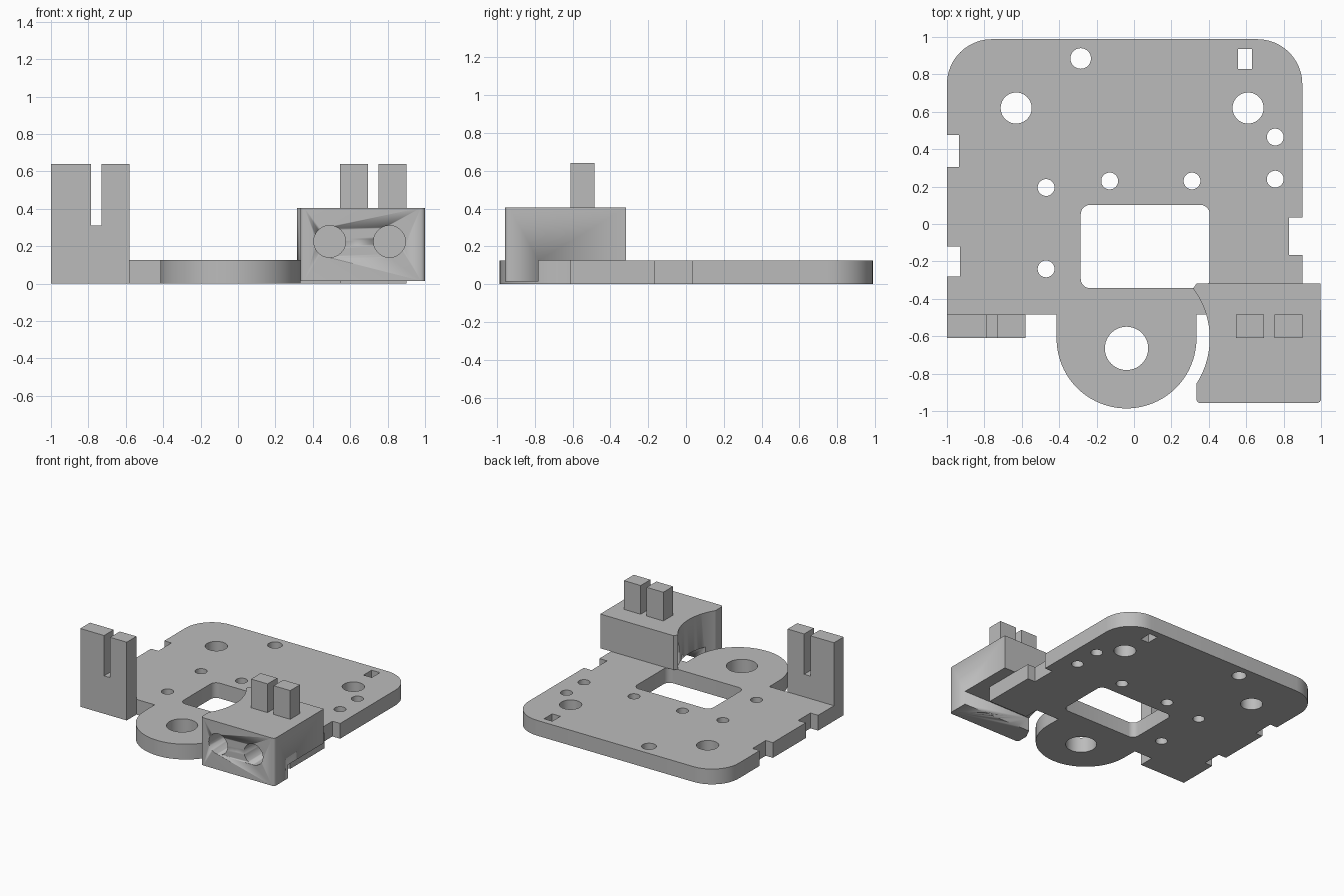
import bpy, math

if "Cube" in bpy.data.objects:
    bpy.data.objects.remove(bpy.data.objects["Cube"])

grey = bpy.data.materials.new("plain grey")
grey.diffuse_color = (0.5, 0.5, 0.5, 1)
grey.use_nodes = True
grey.node_tree.nodes["Principled BSDF"].inputs["Base Color"].default_value = grey.diffuse_color


def arc(cx, cy, r, a0, a1, n=12):
    """Points on an arc, angles in degrees."""
    pts = []
    for i in range(n + 1):
        a = math.radians(a0 + (a1 - a0) * i / n)
        pts.append((cx + r * math.cos(a), cy + r * math.sin(a)))
    return pts


def circle(cx, cy, r, n=40):
    return arc(cx, cy, r, 0, 360, n)[:-1]


def rounded_rect(x0, x1, y0, y1, r):
    return (arc(x1 - r, y1 - r, r, 0, 90, 6) + arc(x0 + r, y1 - r, r, 90, 180, 6)
            + arc(x0 + r, y0 + r, r, 180, 270, 6) + arc(x1 - r, y0 + r, r, 270, 360, 6))


def prism(name, loops, depth, loc, rot=(0, 0, 0)):
    """Extrude a flat outline with optional holes into a solid mesh."""
    cu = bpy.data.curves.new(name, 'CURVE')
    cu.dimensions, cu.fill_mode, cu.extrude = '2D', 'BOTH', depth / 2
    for pts in loops:
        sp = cu.splines.new('POLY')
        sp.points.add(len(pts) - 1)
        for p, (x, y) in zip(sp.points, pts):
            p.co = (x, y, 0, 1)
        sp.use_cyclic_u = True
    ob = bpy.data.objects.new(name, cu)
    ob.location, ob.rotation_euler = loc, rot
    bpy.context.collection.objects.link(ob)
    bpy.ops.object.select_all(action='DESELECT')
    ob.select_set(True)
    bpy.context.view_layer.objects.active = ob
    bpy.ops.object.convert(target='MESH')
    ob = bpy.context.object
    bpy.ops.object.mode_set(mode='EDIT')
    bpy.ops.mesh.select_all(action='SELECT')
    bpy.ops.mesh.remove_doubles(threshold=0.0005)
    bpy.ops.mesh.normals_make_consistent(inside=False)
    bpy.ops.object.mode_set(mode='OBJECT')
    ob.data.materials.clear()
    ob.data.materials.append(grey)
    bpy.ops.object.shade_smooth_by_angle(angle=math.radians(30))
    return ob


def cut(target, cutter):
    cutter.hide_render = True
    cutter.hide_set(True)
    m = target.modifiers.new("cut", 'BOOLEAN')
    m.operation, m.solver, m.object = 'DIFFERENCE', 'EXACT', cutter


T = 0.125  # plate thickness
UPRIGHT = (math.pi / 2, 0, 0)

# Base plate: rounded back corners, edge notches and a round front lobe
outline = ([(-1, -0.485), (-0.415, -0.485)]
           + arc(-0.04, -0.612, 0.374, 180, 360, 40)
           + [(0.334, -0.485), (0.9, -0.485),
              (0.9, -0.165), (0.83, -0.165), (0.83, 0.035), (0.9, 0.035)]
           + arc(0.66, 0.748, 0.24, 0, 90)
           + arc(-0.76, 0.748, 0.24, 90, 180)
           + [(-1, 0.475), (-0.935, 0.475), (-0.935, 0.305), (-1, 0.305),
              (-1, -0.12), (-0.93, -0.12), (-0.93, -0.28), (-1, -0.28)])
holes = [(-0.285, 0.885, 0.055), (-0.63, 0.62, 0.083), (0.61, 0.62, 0.083),
         (0.755, 0.465, 0.045), (0.755, 0.24, 0.045), (-0.47, 0.195, 0.045),
         (-0.13, 0.23, 0.045), (0.31, 0.23, 0.045), (-0.47, -0.24, 0.045),
         (-0.04, -0.665, 0.116)]
window = rounded_rect(-0.285, 0.405, -0.343, 0.102, 0.05)
slot = [(0.555, 0.83), (0.63, 0.83), (0.63, 0.935), (0.555, 0.935)]
prism("base_plate", [outline, window, slot] + [circle(*h) for h in holes], T, (0, 0, T / 2))


# Slotted posts along the front edge
def post(name, x0, x1, s0, s1):
    pts = [(x0, 0), (x1, 0), (x1, 0.64), (s1, 0.64), (s1, 0.31),
           (s0, 0.31), (s0, 0.64), (x0, 0.64)]
    prism(name, [pts], 0.125, (0, -0.5475, 0), UPRIGHT)


post("left_post", -1, -0.58, -0.785, -0.73)
post("right_post", 0.545, 0.9, 0.695, 0.75)

# Clamp block with a concave side that clears the lobe
profile = (arc(0.355, -0.935, 0.022, 180, 270, 4)
           + arc(0.978, -0.935, 0.022, 270, 360, 4)
           + [(0.998, -0.317), (0.335, -0.317), (0.316, -0.345)]
           + arc(-0.04, -0.612, 0.445, 36, -31, 20)
           + [(0.333, -0.855)])
block = prism("clamp_block", [profile], 0.39, (0, 0, 0.21))

# Relief under the block behind its front lip
relief = [(0.2, -0.78), (1.2, -0.78), (1.2, -0.2), (0.2, -0.2)]
cut(block, prism("relief_cutter", [relief], T + 0.1, (0, 0, T / 2 - 0.05)))

# Two screw bores in the front face
for i, x in enumerate((0.49, 0.81)):
    cut(block, prism(f"bore_cutter_{i}", [circle(x, 0.225, 0.085)], 0.4,
                     (0, -0.82, 0), UPRIGHT))
